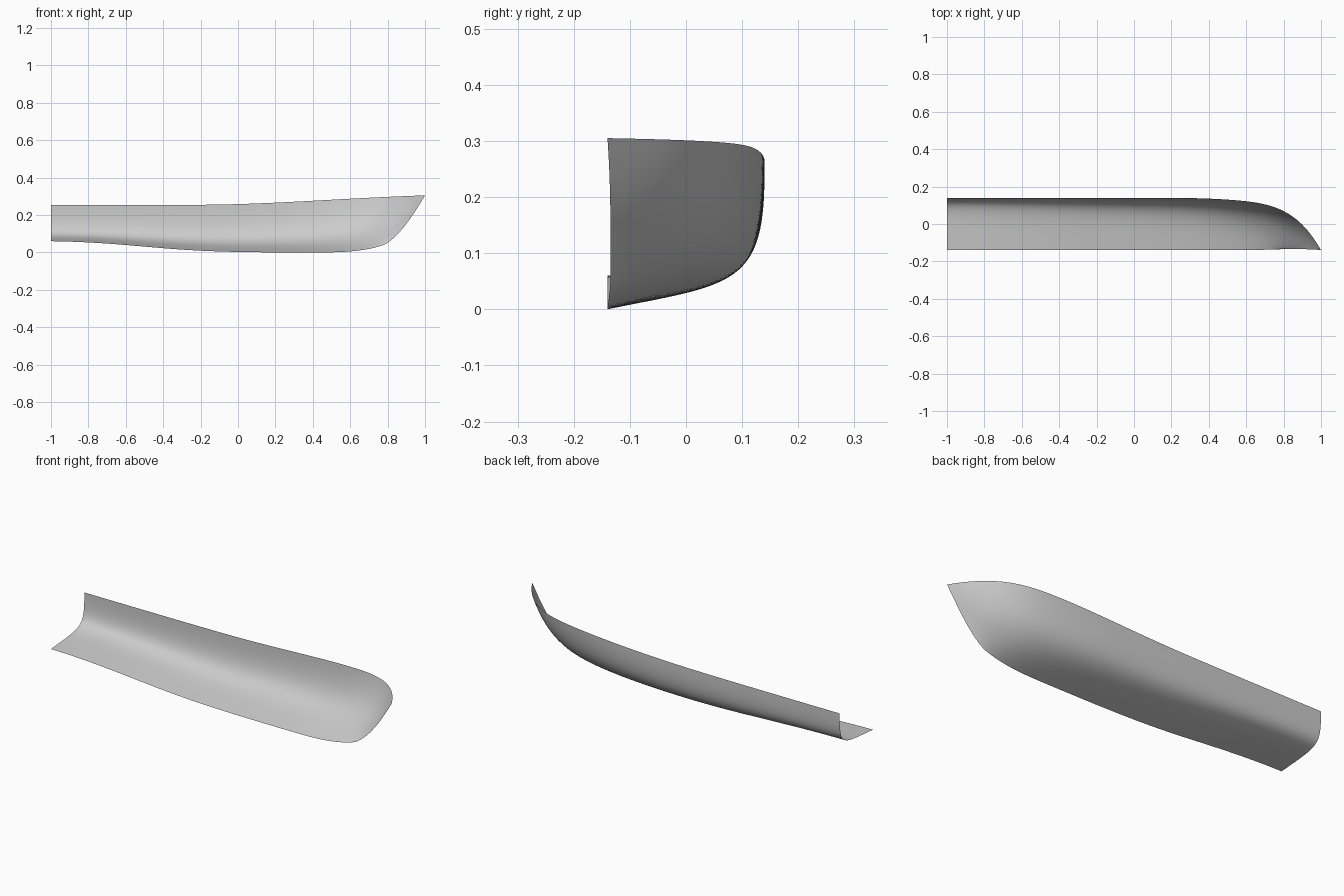
import bpy
from mathutils import Vector

cube = bpy.data.objects.get("Cube")
if cube:
    bpy.data.objects.remove(cube)

STATIONS, RINGS = 72, 28
DEGREE = 3


def basis(i, k, t, knots):
    """Cox-de Boor weight of control point i at parameter t."""
    if k == 0:
        return float(knots[i] <= t < knots[i + 1])
    total = 0.0
    if knots[i + k] > knots[i]:
        total += (t - knots[i]) / (knots[i + k] - knots[i]) * basis(i, k - 1, t, knots)
    if knots[i + k + 1] > knots[i + 1]:
        total += ((knots[i + k + 1] - t) / (knots[i + k + 1] - knots[i + 1])
                  * basis(i + 1, k - 1, t, knots))
    return total


def sample_spline(points, count):
    """Evenly sample a clamped cubic spline through its control points."""
    spans = len(points) - DEGREE
    knots = [0] * DEGREE + list(range(spans + 1)) + [spans] * DEGREE
    result = []
    for s in range(count + 1):
        t = min(spans * s / count, spans - 1e-7)
        result.append(sum((Vector(p) * basis(i, DEGREE, t, knots)
                           for i, p in enumerate(points)), Vector((0, 0, 0))))
    return result


def section(x, keel_z, bottom_z, bilge_y, bilge_z, side_z, sheer_z):
    """Control points of an upright section, from keel to sheer."""
    return [(x, -0.14, keel_z), (x, -0.03, bottom_z), (x, bilge_y, bilge_z),
            (x, 0.14, side_z), (x, 0.14, sheer_z)]


# Stern and midbody sections, then shoulder, forefoot and raked stem
net = [
    section(-1, 0.06, 0.07, 0.125, 0.073, 0.15, 0.253),
    section(-0.75, 0.057, 0.066, 0.125, 0.071, 0.15, 0.253),
    section(-0.35, 0.012, 0.028, 0.12, 0.042, 0.145, 0.253),
    section(0.05, 0, 0.02, 0.11, 0.037, 0.145, 0.256),
    [(0.4, -0.14, 0), (0.47, -0.04, 0.02), (0.52, 0.09, 0.055),
     (0.57, 0.135, 0.17), (0.6, 0.14, 0.288)],
    [(0.66, -0.14, 0), (0.71, -0.09, 0.025), (0.78, -0.02, 0.075),
     (0.85, 0.05, 0.18), (0.88, 0.075, 0.301)],
    [(0.78, -0.135, 0.04), (0.82, -0.134, 0.06), (0.903, -0.134, 0.145),
     (0.967, -0.136, 0.25), (1, -0.14, 0.305)],
]

# Loft the control net lengthwise, then across each section
rows = [sample_spline(row, STATIONS) for row in zip(*net)]
verts = [v for column in zip(*rows) for v in sample_spline(column, RINGS)]
width = RINGS + 1
faces = [(a, a + width, a + width + 1, a + 1)
         for s in range(STATIONS) for a in range(s * width, s * width + RINGS)]

mesh = bpy.data.meshes.new("half_hull")
mesh.from_pydata(verts, [], faces)
mesh.polygons.foreach_set("use_smooth", [True] * len(mesh.polygons))
hull = bpy.data.objects.new("half_hull", mesh)
bpy.context.collection.objects.link(hull)

# Plain grey hull finish
grey = bpy.data.materials.new("light_grey")
grey.use_nodes = True
grey.diffuse_color = (0.6, 0.6, 0.6, 1)
grey.node_tree.nodes["Principled BSDF"].inputs["Base Color"].default_value = (0.6, 0.6, 0.6, 1)
mesh.materials.append(grey)
